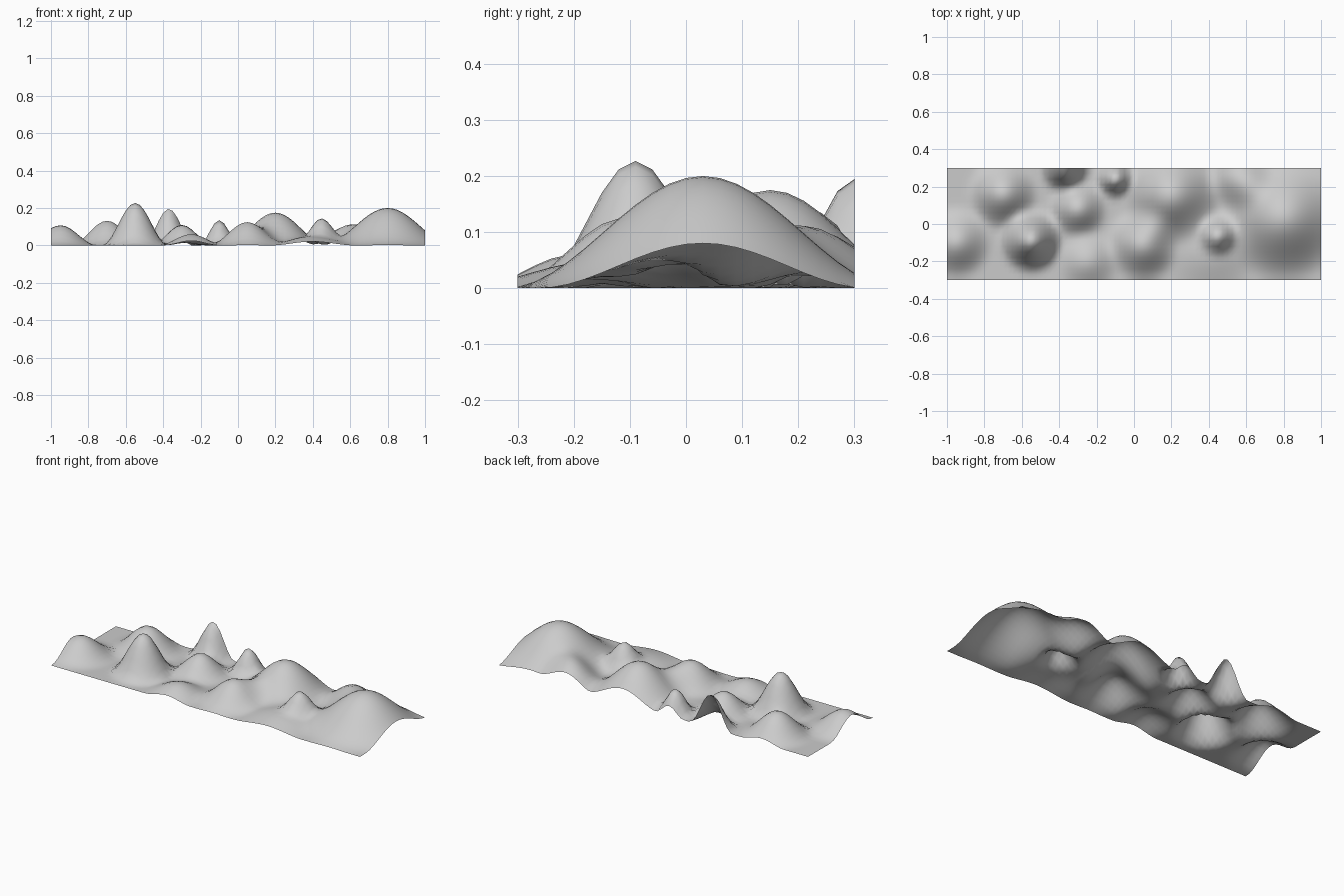
import bpy, bmesh, math

# Hills: centre x, centre y, height, radius
HILLS = [
    (0.80, 0.03, 0.20, 0.355),
    (-0.55, -0.09, 0.227, 0.18),
    (-0.95, -0.10, 0.108, 0.20),
    (-0.70, 0.16, 0.132, 0.20),
    (-0.37, 0.30, 0.195, 0.14),
    (-0.30, 0.08, 0.11, 0.17),
    (-0.25, -0.20, 0.06, 0.18),
    (-0.10, 0.24, 0.135, 0.11),
    (0.05, -0.11, 0.125, 0.21),
    (0.20, 0.15, 0.175, 0.28),
    (0.57, 0.24, 0.095, 0.19),
    (0.40, -0.15, 0.05, 0.27),   # low swell under the small peak
    (0.45, -0.06, 0.11, 0.12),
]


def ground_height(x, y):
    total = 0.0
    for cx, cy, h, r in HILLS:
        d = math.hypot(x - cx, y - cy)
        if d < r:
            total += h * 0.5 * (1 + math.cos(math.pi * d / r))
    return total


# Terrain: a flat grid sheet raised by the rounded hills
bm = bmesh.new()
bmesh.ops.create_grid(bm, x_segments=80, y_segments=20, size=1.0)
for v in bm.verts:
    v.co.y *= 0.3
    v.co.z = ground_height(v.co.x, v.co.y)
for f in bm.faces:
    f.smooth = True
mesh = bpy.data.meshes.new("terrain")
bm.to_mesh(mesh)
bm.free()
terrain = bpy.data.objects.new("terrain", mesh)
bpy.context.collection.objects.link(terrain)
